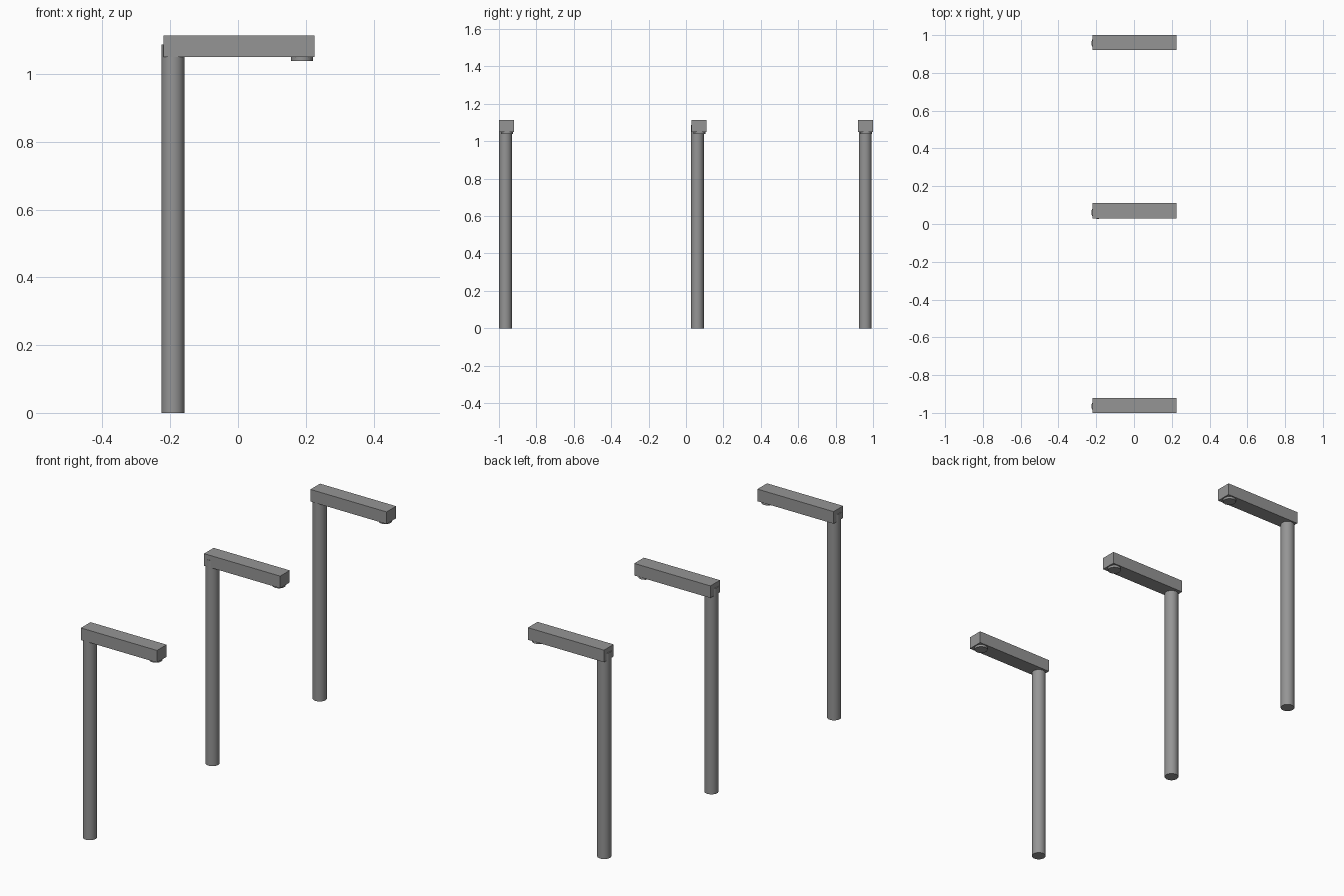
import bpy

if "Cube" in bpy.data.objects:
    bpy.data.objects.remove(bpy.data.objects["Cube"])

ARM_Z0, ARM_Z1 = 1.05, 1.114
POLE_X, POLE_R, POLE_TOP = -0.192, 0.034, 1.088
LAMP_X, LAMP_R, LAMP_BOTTOM = 0.189, 0.032, 1.038

# Dark grey metal
metal = bpy.data.materials.new("dark_metal")
metal.diffuse_color = (0.3, 0.3, 0.3, 1)
metal.use_nodes = True
metal.node_tree.nodes["Principled BSDF"].inputs["Base Color"].default_value = metal.diffuse_color


def cylinder(name, x, y, z0, z1, r):
    bpy.ops.mesh.primitive_cylinder_add(vertices=32, radius=r, depth=z1 - z0,
                                        location=(x, y, (z0 + z1) / 2))
    ob = bpy.context.object
    ob.name = name
    ob.data.materials.append(metal)
    bpy.ops.object.shade_smooth_by_angle()


def box(name, x0, x1, y, width, z0, z1):
    bpy.ops.mesh.primitive_cube_add(size=1, location=((x0 + x1) / 2, y, (z0 + z1) / 2))
    ob = bpy.context.object
    ob.name = name
    ob.scale = (x1 - x0, width, z1 - z0)
    ob.data.materials.append(metal)
    bpy.ops.object.transform_apply(location=False, rotation=False, scale=True)


# Three street lights: (label, arm centre y, pole centre y)
for label, arm_y, pole_y in (("front", -0.96, -0.965),
                             ("middle", 0.07, 0.061),
                             ("back", 0.96, 0.958)):
    # Upright pole, its top buried in the arm
    cylinder(label + "_pole", POLE_X, pole_y, 0, POLE_TOP, POLE_R)
    # Horizontal arm
    box(label + "_arm", -0.22, 0.226, arm_y, 0.08, ARM_Z0, ARM_Z1)
    # Round lamp under the free end
    cylinder(label + "_lamp", LAMP_X, arm_y + 0.003, LAMP_BOTTOM, ARM_Z0 + 0.01, LAMP_R)
